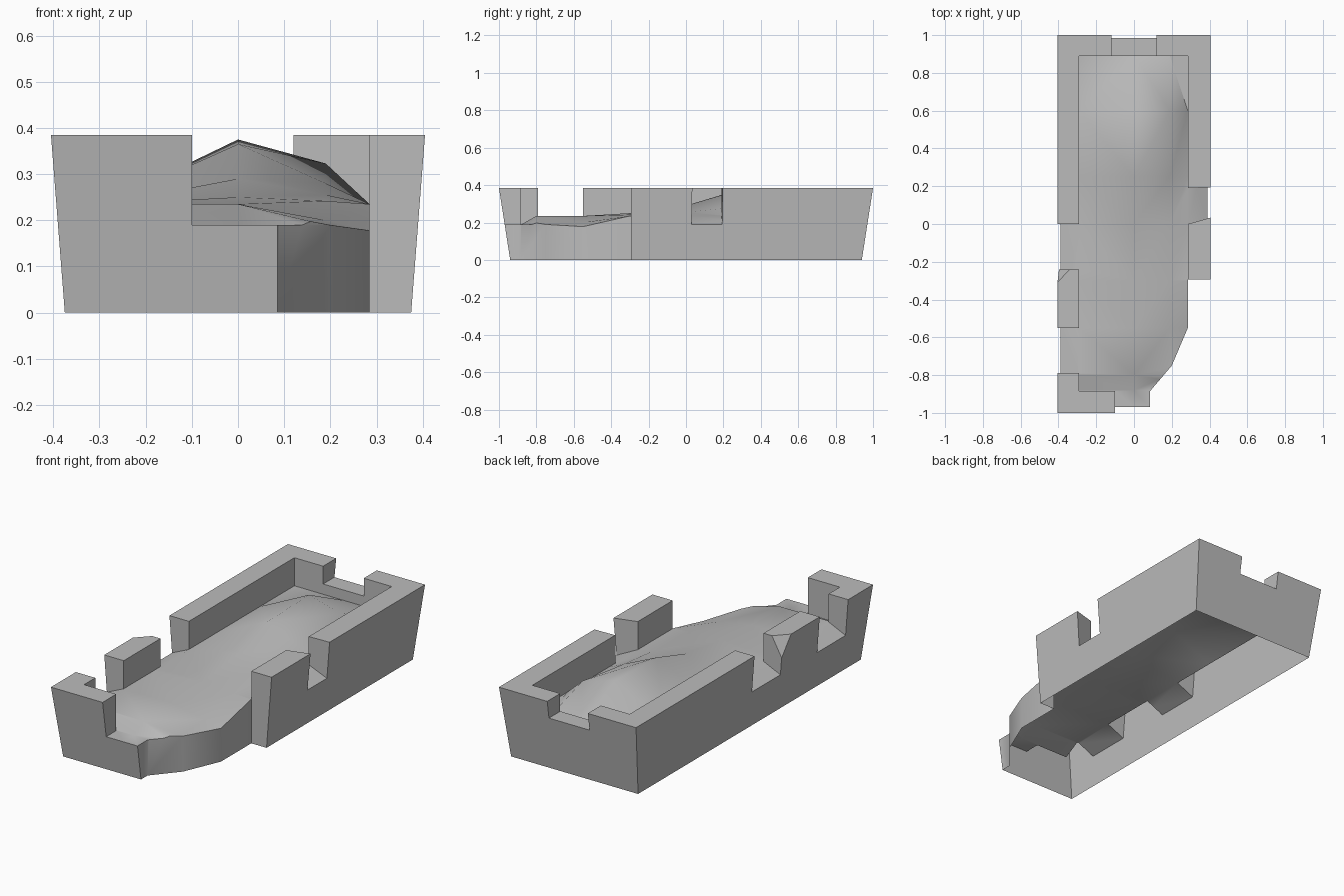
import bpy, bmesh
from math import radians

old = bpy.data.objects.get("Cube")
if old:
    bpy.data.objects.remove(old, do_unlink=True)

stone = bpy.data.materials.new("stone_grey")
stone.use_nodes = True
COLOUR = (0.5, 0.5, 0.5, 1)
stone.diffuse_color = COLOUR
stone.node_tree.nodes["Principled BSDF"].inputs["Base Color"].default_value = COLOUR


def finish(bm, name):
    bmesh.ops.recalc_face_normals(bm, faces=bm.faces[:])
    mesh = bpy.data.meshes.new(name)
    bm.to_mesh(mesh)
    bm.free()
    mesh.materials.append(stone)
    obj = bpy.data.objects.new(name, mesh)
    bpy.context.collection.objects.link(obj)
    return obj


def prism(name, outline, low, high):
    bm = bmesh.new()
    face = bm.faces.new([bm.verts.new((x, y, low)) for x, y in outline])
    top = bmesh.ops.extrude_face_region(bm, geom=[face])["geom"]
    for v in top:
        if isinstance(v, bmesh.types.BMVert):
            v.co.z = high
    return finish(bm, name)


def combine(target, tool, operation):
    """Apply a boolean to the target and discard the tool."""
    mod = target.modifiers.new("cut", "BOOLEAN")
    mod.object, mod.operation, mod.solver = tool, operation, "EXACT"
    bpy.context.view_layer.update()
    graph = bpy.context.evaluated_depsgraph_get()
    mesh = bpy.data.meshes.new_from_object(target.evaluated_get(graph))
    target.modifiers.clear()
    target.data = mesh
    bpy.data.objects.remove(tool, do_unlink=True)


# Outer block, flaring towards the top
fort = prism("ruined_fort", [(-1, -1), (1, -1), (1, 1), (-1, 1)], 0, 0.385)
for v in fort.data.vertices:
    high = v.co.z > 0.1
    v.co.x *= 0.405 if high else 0.375
    v.co.y *= 1.0 if high else 0.94

# Space above the mound: heights on an uneven grid, extruded upwards
COLUMNS = (-0.5, -0.29, 0, 0.19, 0.285, 0.5)
ROWS = {
    -1.1: (0.19, 0.19, 0.19, 0.19, 0.19, 0.19),
    -0.88: (0.19, 0.19, 0.19, 0.19, 0.19, 0.19),
    -0.8: (0.14, 0.235, 0.235, 0.19, 0.18, 0.14),
    -0.55: (0.14, 0.235, 0.235, 0.2, 0.178, 0.14),
    -0.3: (0.14, 0.235, 0.25, 0.242, 0.235, 0.14),
    0: (0.14, 0.235, 0.29, 0.255, 0.235, 0.14),
    0.25: (0.14, 0.235, 0.365, 0.28, 0.235, 0.14),
    0.6: (0.14, 0.235, 0.375, 0.323, 0.235, 0.14),
    0.89: (0.14, 0.235, 0.235, 0.235, 0.235, 0.14),
    1.1: (0.14, 0.235, 0.235, 0.235, 0.235, 0.14),
}
bm = bmesh.new()
grid = [[bm.verts.new((x, y, z)) for x, z in zip(COLUMNS, heights)]
        for y, heights in ROWS.items()]
for a, b in zip(grid, grid[1:]):
    for i in range(len(COLUMNS) - 1):
        bm.faces.new((a[i], a[i + 1], b[i + 1], b[i]))
bmesh.ops.triangulate(bm, faces=bm.faces[:])
for g in bmesh.ops.extrude_face_region(bm, geom=bm.faces[:])["geom"]:
    if isinstance(g, bmesh.types.BMVert):
        g.co.z = 0.6
space = finish(bm, "open_space")

# Courtyard outline including the breaches in the walls
courtyard = prism("courtyard", [
    (-0.29, 0.89), (-0.29, 0), (-0.48, 0), (-0.48, -0.24), (-0.29, -0.24),
    (-0.29, -0.55), (-0.48, -0.55), (-0.48, -0.79), (-0.29, -0.79),
    (-0.29, -0.885), (-0.1, -0.885), (-0.1, -1.05), (0.48, -1.05),
    (0.48, -0.295), (0.285, -0.295), (0.285, 0), (0.48, 0.055),
    (0.48, 0.197), (0.285, 0.19), (0.285, 0.89)], 0.05, 0.5)
combine(space, courtyard, "INTERSECT")
combine(fort, space, "DIFFERENCE")

# Fallen front corner
corner = prism("fallen_corner", [
    (0.085, -1.2), (0.085, -0.885), (0.2, -0.75), (0.285, -0.55),
    (0.285, -0.295), (0.6, -0.295), (0.6, -1.2)], -0.1, 0.7)
combine(fort, corner, "DIFFERENCE")

# Gap in the back wall
gap = prism("back_gap", [(-0.12, 0.87), (0.12, 0.87), (0.12, 1.1), (-0.12, 1.1)],
            0.29, 0.6)
combine(fort, gap, "DIFFERENCE")

# Chipped corner on the free-standing wall piece
bm = bmesh.new()
tip, a, b, c = [bm.verts.new(p) for p in (
    (-0.41, -0.235, 0.5), (-0.41, -0.235, 0.25),
    (-0.41, -0.34, 0.43), (-0.31, -0.235, 0.43))]
bmesh.ops.convex_hull(bm, input=bm.verts[:])
combine(fort, finish(bm, "chip"), "DIFFERENCE")

# Leave the underside open as a hollow shell
bm = bmesh.new()
bm.from_mesh(fort.data)
base = [f for f in bm.faces if all(abs(v.co.z) < 0.001 for v in f.verts)]
bmesh.ops.delete(bm, geom=base, context="FACES")
bm.to_mesh(fort.data)
bm.free()

bpy.ops.object.select_all(action="DESELECT")
fort.select_set(True)
bpy.context.view_layer.objects.active = fort
bpy.ops.object.shade_smooth_by_angle(angle=radians(42))
